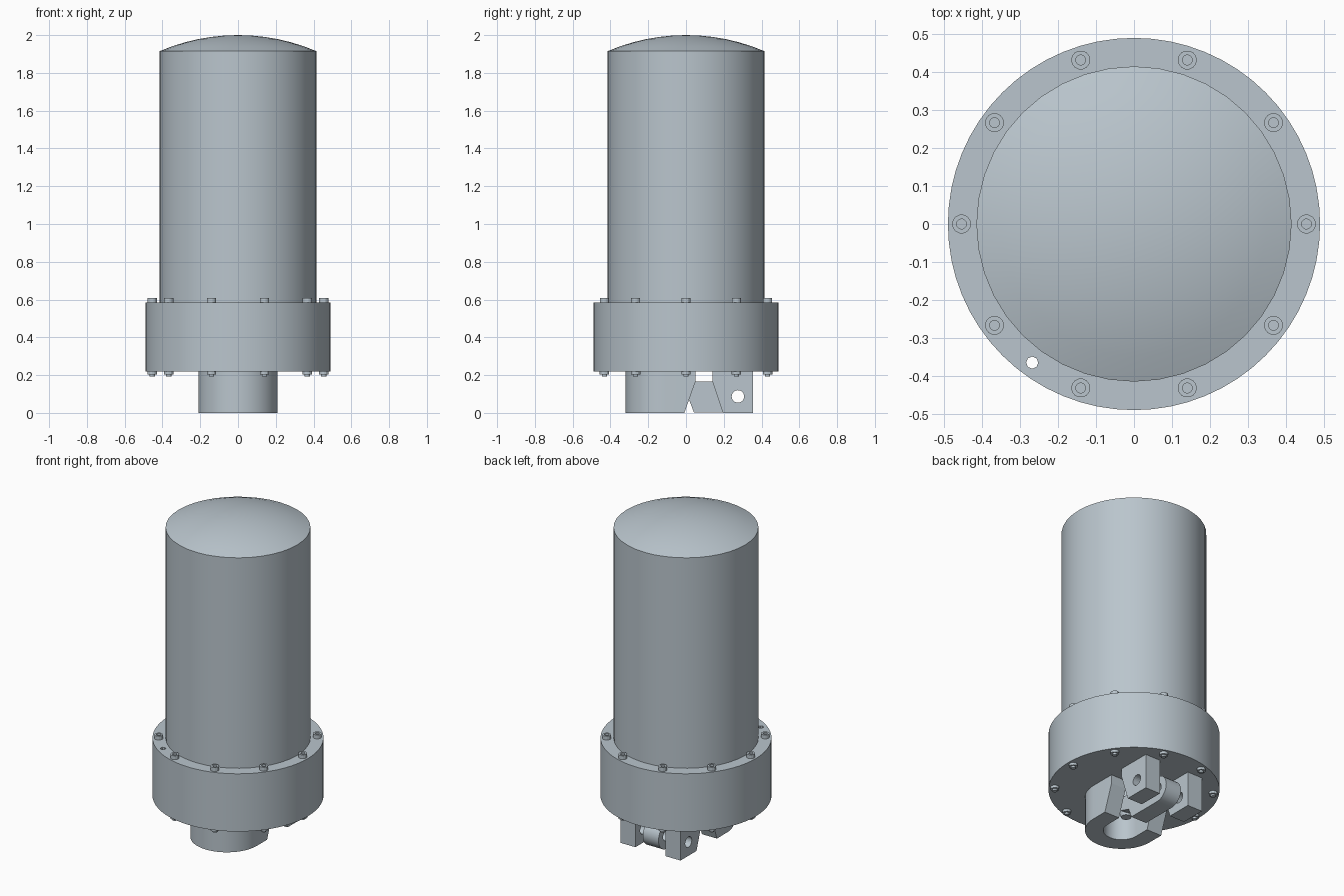
import bpy, bmesh, math
from mathutils import Vector

if "Cube" in bpy.data.objects:
    bpy.data.objects.remove(bpy.data.objects["Cube"])

steel = bpy.data.materials.new("blue_grey_steel")
steel.diffuse_color = (0.49, 0.56, 0.61, 1)
steel.use_nodes = True
steel.node_tree.nodes["Principled BSDF"].inputs["Base Color"].default_value = steel.diffuse_color


def finish(name, bm, smooth=None):
    bmesh.ops.remove_doubles(bm, verts=bm.verts, dist=1e-5)
    bmesh.ops.recalc_face_normals(bm, faces=bm.faces)
    mesh = bpy.data.meshes.new(name)
    bm.to_mesh(mesh)
    bm.free()
    mesh.materials.append(steel)
    ob = bpy.data.objects.new(name, mesh)
    bpy.context.collection.objects.link(ob)
    if smooth:
        bpy.ops.object.select_all(action='DESELECT')
        ob.select_set(True)
        bpy.context.view_layer.objects.active = ob
        bpy.ops.object.shade_smooth_by_angle(angle=math.radians(smooth))
    return ob


def lathe(name, profile, sides, loc=(0, 0, 0), smooth=None):
    """Turn an (r, z) profile around a vertical axis."""
    bm = bmesh.new()
    rings = []
    for r, z in profile:
        rings.append([bm.verts.new((r * math.cos(2 * math.pi * i / sides) + loc[0],
                                    r * math.sin(2 * math.pi * i / sides) + loc[1],
                                    z + loc[2])) for i in range(sides if r > 0 else 1)])
    for a, b in zip(rings, rings[1:]):
        for i in range(sides):
            j = (i + 1) % sides
            if len(a) == 1:
                bm.faces.new((a[0], b[i], b[j]))
            elif len(b) == 1:
                bm.faces.new((a[i], a[j], b[0]))
            else:
                bm.faces.new((a[i], a[j], b[j], b[i]))
    return finish(name, bm, smooth)


def prism(name, points, direction, smooth=None):
    """Extrude a closed 3D outline along a vector."""
    bm = bmesh.new()
    face = bm.faces.new([bm.verts.new(p) for p in points])
    ext = bmesh.ops.extrude_face_region(bm, geom=[face])
    bmesh.ops.translate(bm, vec=Vector(direction),
                        verts=[v for v in ext["geom"] if isinstance(v, bmesh.types.BMVert)])
    return finish(name, bm, smooth)


def cut(ob, cutter, operation='DIFFERENCE'):
    m = ob.modifiers.new("cut", 'BOOLEAN')
    m.operation, m.object, m.solver = operation, cutter, 'EXACT'
    cutter.hide_render = True
    cutter.hide_set(True)
    cutter.display_type = 'WIRE'


def arc(cx, cy, r, a0, a1, n):
    return [(cx + r * math.cos(math.radians(a0 + (a1 - a0) * i / n)),
             cy + r * math.sin(math.radians(a0 + (a1 - a0) * i / n))) for i in range(n + 1)]


# Tall housing with a shallow domed cap
R, H = 0.415, 0.085
S = (R * R + H * H) / (2 * H)
top = math.asin(R / S)
dome = [(S * math.sin(top * k / 6), 2 - S + S * math.cos(top * k / 6)) for k in range(6, 0, -1)]
lathe("housing", [(0, 0.56), (R, 0.56)] + dome + [(0, 2.0)], 40, smooth=12)

# Wide flange with a small vent hole
flange = lathe("flange", [(0, 0.22), (0.49, 0.22), (0.49, 0.585), (0, 0.585)], 64, smooth=30)
vent = lathe("vent_cutter", [(0, 0.1), (0.016, 0.1), (0.016, 0.7), (0, 0.7)], 8,
             (-0.268, -0.365, 0))
cut(flange, vent)

# Ten socket head bolts above and nuts below
for k in range(10):
    a = math.radians(36 * k)
    p = (0.454 * math.cos(a), 0.454 * math.sin(a), 0)
    lathe("bolt_head", [(0, 0.595), (0.013, 0.595), (0.013, 0.609), (0.025, 0.609),
                        (0.025, 0.58)], 14, p)
    lathe("bolt_nut", [(0.025, 0.225), (0.025, 0.204), (0.014, 0.204), (0.014, 0.193),
                       (0, 0.193)], 12, p)

# U-shaped yoke whose arm ends slope
outer = [(0.21, 0.1)] + arc(0, -0.11, 0.21, 0, -180, 24) + [(-0.21, 0.1)]
inner = [(-0.105, 0.1)] + arc(0, -0.11, 0.105, 180, 360, 16) + [(0.105, 0.1)]
yoke = prism("yoke", [(x, y, 0) for x, y in outer + inner], (0, 0, 0.22), 30)
slope = [(-0.016, -0.02), (0.05, 0.165), (0.05, 0.3), (0.3, 0.3), (0.3, -0.02)]
cut(yoke, prism("yoke_slope_cutter", [(-0.3, y, z) for y, z in slope], (0.6, 0, 0)))

# Cross hole shared by the lugs and the link
hole = prism("pin_hole_cutter", [(-0.4, y, z) for y, z in arc(0.275, 0.087, 0.033, 0, 345, 23)],
             (0.8, 0, 0))

# Pair of clevis lugs
lug = [(0.14, 0.22), (0.14, 0.165), (0.195, 0), (0.355, 0), (0.355, 0.22)]
for name, x in (("left_lug", -0.21), ("right_lug", 0.105)):
    cut(prism(name, [(x, y, z) for y, z in lug], (0.105, 0, 0)), hole)

# Round-ended link between the lugs
link = [(-0.05, 0.165), (-0.05, 0.085), (0.018, 0.065), (0.042, 0.003)] \
    + arc(0.272, 0.084, 0.081, -90, 90, 14)
cut(prism("link", [(-0.055, y, z) for y, z in link], (0.11, 0, 0), 30), hole)

# Tapered stem inside the yoke
lathe("stem", [(0, 0.07), (0.03, 0.07), (0.05, 0.14), (0.05, 0.225)], 16, (0, -0.07, 0), 30)
